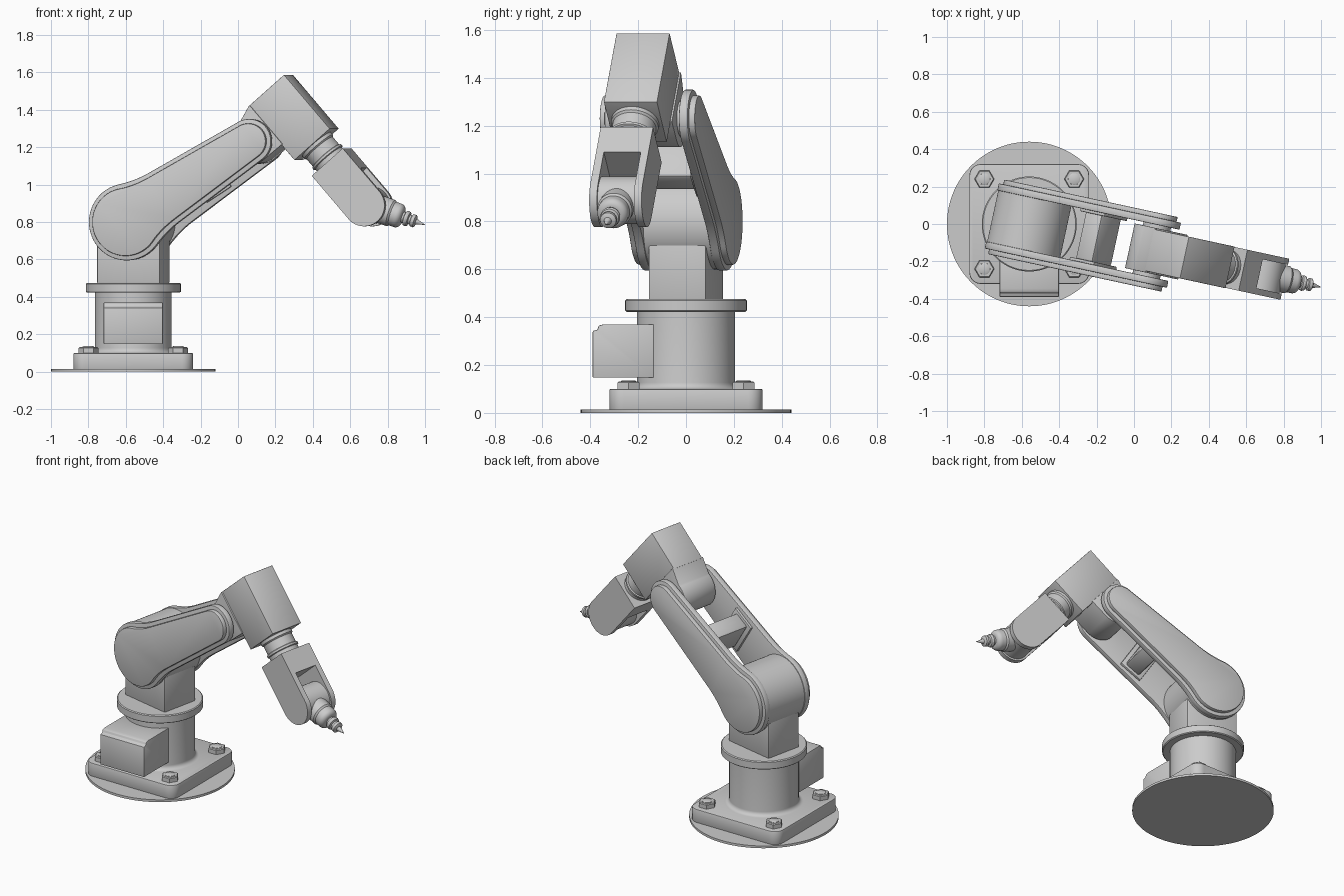
import bpy, bmesh
from math import sin, cos, pi, radians, atan2, hypot
from mathutils import Matrix, Vector

if "Cube" in bpy.data.objects:
    bpy.data.objects.remove(bpy.data.objects["Cube"])

I = Matrix.Identity(4)


def finish(name, bm, mat, bevel=0.0, segs=2):
    bmesh.ops.recalc_face_normals(bm, faces=bm.faces[:])
    if bevel:
        edges = [e for e in bm.edges if len(e.link_faces) == 2 and e.calc_face_angle() > radians(40)]
        bmesh.ops.bevel(bm, geom=edges, offset=bevel, segments=segs, profile=0.5,
                        affect='EDGES', clamp_overlap=True)
        bmesh.ops.recalc_face_normals(bm, faces=bm.faces[:])
    me = bpy.data.meshes.new(name)
    bm.to_mesh(me)
    bm.free()
    me.shade_smooth()
    me.set_sharp_from_angle(angle=radians(32))
    ob = bpy.data.objects.new(name, me)
    bpy.context.collection.objects.link(ob)
    ob.matrix_world = mat
    return ob


def prism(name, pts, y0, y1, mat, bevel=0.0):
    """Extrude an outline in the xz plane from y0 to y1."""
    bm = bmesh.new()
    f = bm.faces.new([bm.verts.new((x, y0, z)) for x, z in pts])
    ext = bmesh.ops.extrude_face_region(bm, geom=[f])["geom"]
    for v in ext:
        if isinstance(v, bmesh.types.BMVert):
            v.co.y = y1
    return finish(name, bm, mat, bevel)


def box(name, lo, hi, mat, bevel=0.0):
    return prism(name, [(lo[0], lo[2]), (hi[0], lo[2]), (hi[0], hi[2]), (lo[0], hi[2])],
                 lo[1], hi[1], mat, bevel)


def lathe(name, prof, mat, n=64):
    """Spin (radius, height) points around z; ends are capped."""
    bm = bmesh.new()
    rings = [[bm.verts.new((r * cos(2 * pi * i / n), r * sin(2 * pi * i / n), h)) for i in range(n)]
             for r, h in prof]
    for a, b in zip(rings, rings[1:]):
        for i in range(n):
            j = (i + 1) % n
            bm.faces.new((a[i], a[j], b[j], b[i]))
    bm.faces.new(rings[0])
    bm.faces.new(rings[-1])
    return finish(name, bm, mat)


def arc(cx, cz, r, a0, a1, n=24):
    return [(cx + r * cos(radians(a0 + (a1 - a0) * i / n)),
             cz + r * sin(radians(a0 + (a1 - a0) * i / n))) for i in range(n + 1)]


def pitched(base, u, z, deg):
    return base @ Matrix.Translation((u, 0, z)) @ Matrix.Rotation(-radians(deg), 4, 'Y')


ALONG_X = Matrix.Rotation(pi / 2, 4, 'Y')
ALONG_Y = Matrix.Rotation(-pi / 2, 4, 'X')
BASE = Matrix.Translation((-0.56, 0, 0))
ARM = BASE @ Matrix.Rotation(radians(-12.2), 4, 'Z')

# Floor disc and bolted mounting plate
lathe("floor_disc", [(0.44, 0), (0.44, 0.015)], BASE, 96)
outline = []
for k, (sx, sy) in enumerate([(1, 1), (-1, 1), (-1, -1), (1, -1)]):
    outline += arc(sx * 0.26, sy * 0.26, 0.06, 90 * k, 90 * k + 90, 8)
prism("mounting_plate", outline, 0.01, 0.10, BASE @ Matrix.Rotation(pi / 2, 4, 'X'), 0.006)
for sx in (-1, 1):
    for sy in (-1, 1):
        at = BASE @ Matrix.Translation((sx * 0.24, sy * 0.24, 0))
        lathe("bolt_nut", [(0.053, 0.095), (0.053, 0.126), (0.048, 0.131), (0.033, 0.131), (0.033, 0.118)], at, 6)
        lathe("bolt_stud", [(0.031, 0.1), (0.031, 0.133), (0.026, 0.136)], at, 24)

# Column with fillet, and the turning flange
column = [(0.232, 0.095)] + [(0.232 - 0.027 * sin(radians(a)), 0.127 - 0.027 * cos(radians(a)))
                             for a in range(0, 91, 15)]
lathe("column", column + [(0.205, 0.43)], BASE)
lathe("turning_flange", [(0.248, 0.422), (0.254, 0.427), (0.254, 0.47), (0.248, 0.475)], BASE)

# Connector housing on the front of the column, with a stepped top
side = [(-0.39, 0.147), (-0.135, 0.147), (-0.135, 0.37), (-0.345, 0.37), (-0.365, 0.365),
        (-0.37, 0.348), (-0.39, 0.342)]
prism("connector_housing", side, -0.158, 0.158, BASE @ Matrix.Rotation(pi / 2, 4, 'Z'), 0.004)

# Shoulder pedestal and drum
box("shoulder_pedestal", (-0.173, -0.123, 0.47), (0.173, 0.123, 0.80), ARM, 0.008)
SHOULDER = pitched(ARM, 0, 0.80, 32.7)
lathe("shoulder_drum", [(0.2, -0.145), (0.2, 0.145)], SHOULDER @ ALONG_Y, 72)


def arm_outline(inset):
    """Large shoulder end, concave neck, slim taper, small elbow end."""
    L, R, r = 0.798, 0.205 - inset, 0.12 - inset
    slope = 0.063
    top = lambda s: r + (L - s) * slope
    s0, s1 = 0.07, 0.24
    p0, p2 = (s0, (R * R - s0 * s0) ** 0.5), (s1, top(s1))
    k = -p0[0] / p0[1]
    sc = (r + L * slope - p0[1] + k * s0) / (k + slope)
    p1 = (sc, top(sc))
    bez = [tuple((1 - t) ** 2 * p0[i] + 2 * t * (1 - t) * p1[i] + t * t * p2[i] for i in (0, 1))
           for t in [j / 8 for j in range(1, 9)]]
    a = atan2(p0[1], p0[0]) * 180 / pi
    left = arc(0, 0, R, 360 - a, a, 48)
    return left + bez + arc(L, 0, r, 86, -86, 30) + [(s, -t) for s, t in reversed(bez)]


# Upper arm side plates, each with a raised cover
for s, side_name in ((-1, "front"), (1, "back")):
    prism("upper_arm_plate_" + side_name, arm_outline(0), s * 0.14, s * 0.178, SHOULDER, 0.005)
    prism("upper_arm_cover_" + side_name, arm_outline(0.024), s * 0.17, s * 0.204, SHOULDER, 0.005)
    box("cross_beam_flange_" + side_name, (0.37, s * 0.125, -0.115), (0.53, s * 0.145, 0.115), SHOULDER, 0.004)
box("cross_beam", (0.395, -0.13, -0.1), (0.505, 0.13, 0.1), SHOULDER, 0.014)

# Elbow knuckle and forearm housing
FORE = pitched(ARM, 0.877, 1.36, -49)
ex, ez = -0.038, -0.241
lathe("elbow_pin", [(0.075, -0.15), (0.075, 0.15)], FORE @ Matrix.Translation((ex, 0, ez)) @ ALONG_Y, 48)
prism("elbow_knuckle", [(-0.19, -0.12), (-0.188, -0.13)] + arc(ex, ez, 0.12, 170, 355, 32) + [(0.085, -0.12)],
      -0.122, 0.122, FORE, 0.003)
box("forearm_housing", (-0.19, -0.114, -0.128), (0.192, 0.114, 0.128), FORE, 0.003)

# Wrist neck with collar grooves
lathe("wrist_neck", [(0.1, 0.18), (0.1, 0.21), (0.092, 0.218), (0.092, 0.272), (0.1, 0.276), (0.1, 0.288),
                     (0.092, 0.292), (0.092, 0.33)], FORE @ ALONG_X)

# Wrist fork: solid root and two rounded cheeks
WC = 0.624
box("wrist_fork_root", (0.317, -0.08, -0.112), (0.455, 0.08, 0.112), FORE)
for s, side_name in ((-1, "front"), (1, "back")):
    prism("wrist_fork_cheek_" + side_name, [(0.317, 0.112), (0.317, -0.112)] + arc(WC, 0, 0.112, -90, 90, 32),
          s * 0.079, s * 0.112, FORE)

# Tool head: pivot drum, barrel and stepped pointed nozzle
wu, wz = 0.877 + WC * cos(radians(49)), 1.36 - WC * sin(radians(49))
TOOL = pitched(ARM, wu, wz, -18.5)
lathe("tool_drum", [(0.1, -0.0795), (0.1, 0.0795)], TOOL @ ALONG_Y, 48)
barrel = [(0.074, 0.0), (0.074, 0.13), (0.066, 0.14)]
barrel += [(0.036 + 0.03 * cos(radians(a)), 0.168 + 0.03 * sin(radians(a))) for a in range(0, 91, 15)]
lathe("tool_barrel", barrel, TOOL @ ALONG_X, 48)
lathe("tool_nozzle", [(0.03, 0.19), (0.03, 0.208), (0.04, 0.212), (0.042, 0.222), (0.038, 0.232), (0.026, 0.236),
                      (0.026, 0.246), (0.034, 0.25), (0.034, 0.268), (0.028, 0.272), (0.016, 0.275),
                      (0.001, 0.325)], TOOL @ ALONG_X, 40)
